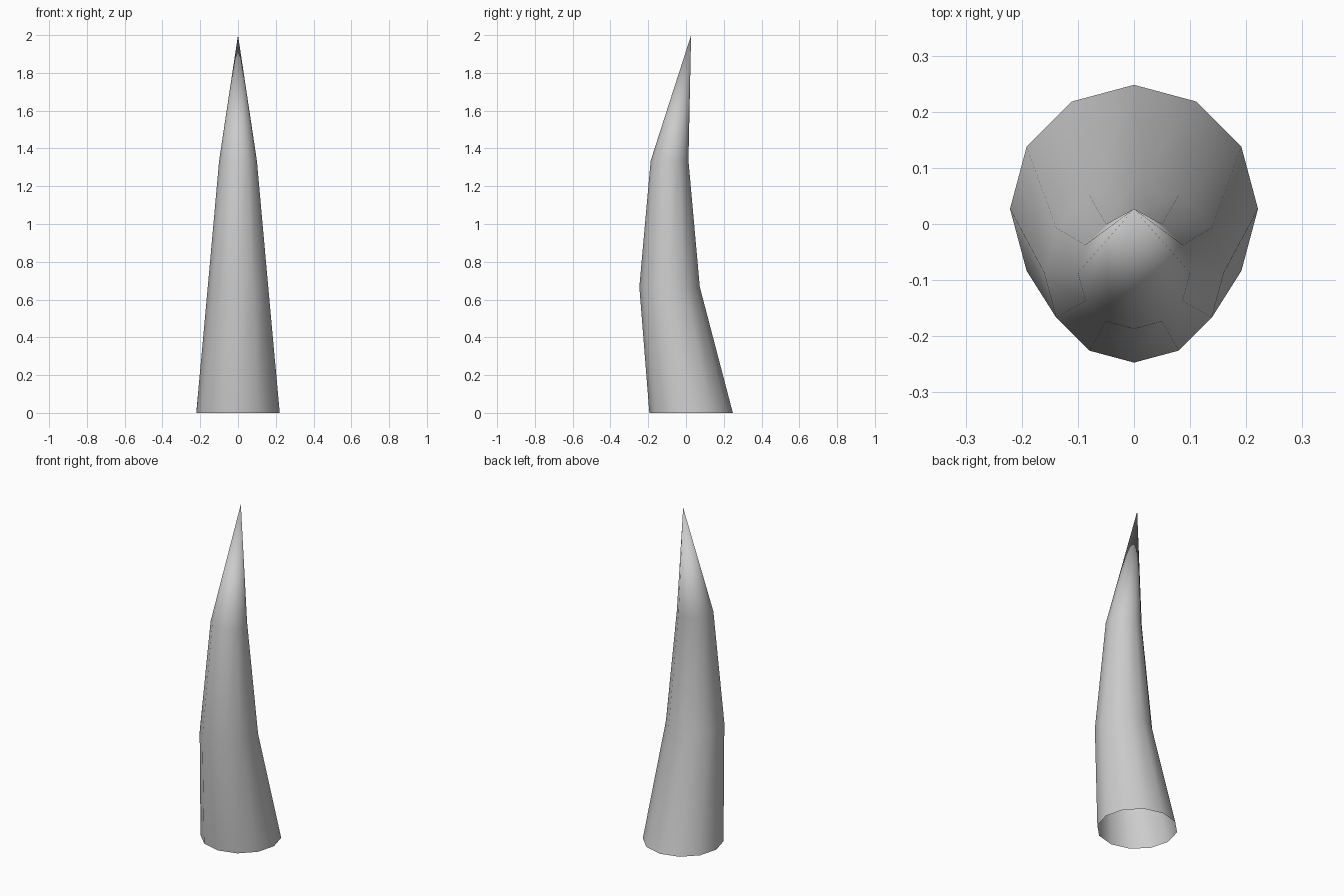
import bpy, bmesh, math

if "Cube" in bpy.data.objects:
    bpy.data.objects.remove(bpy.data.objects["Cube"])

SIDES = 12
# Horn rings: height, centre y, radius
RINGS = [(0.0, 0.027, 0.221), (0.667, -0.087, 0.16), (1.335, -0.087, 0.1)]
TIP = (0, 0.027, 2.0)

# Curved, tapering horn with an open base
bm = bmesh.new()
loops = []
for z, cy, r in RINGS:
    angles = [2 * math.pi * i / SIDES for i in range(SIDES)]
    loops.append([bm.verts.new((r * math.cos(a), cy + r * math.sin(a), z)) for a in angles])
tip = bm.verts.new(TIP)
for i in range(SIDES):
    j = (i + 1) % SIDES
    for low, high in zip(loops, loops[1:]):
        bm.faces.new((low[i], low[j], high[j], high[i]))
    bm.faces.new((loops[-1][i], loops[-1][j], tip))

# Smooth-shaded object
for face in bm.faces:
    face.smooth = True
mesh = bpy.data.meshes.new("horn")
bm.to_mesh(mesh)
bm.free()
horn = bpy.data.objects.new("horn", mesh)
bpy.context.collection.objects.link(horn)
